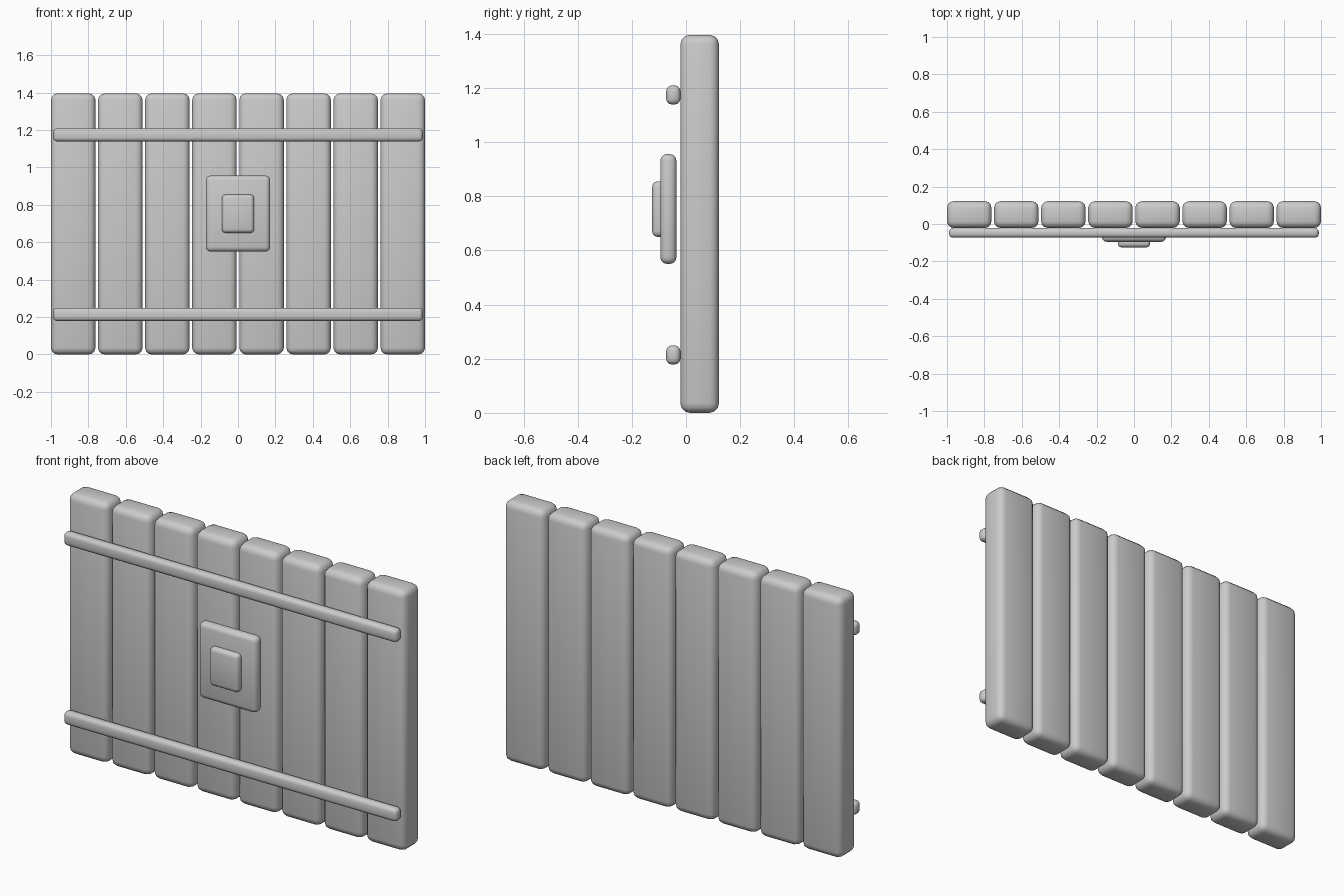
import bpy

if "Cube" in bpy.data.objects:
    bpy.data.objects.remove(bpy.data.objects["Cube"])


def rounded_box(name, x, y, z, bevel, segments=3):
    """Box spanning the given (min, max) ranges with rounded edges."""
    bpy.ops.mesh.primitive_cube_add(
        size=1, location=[(r[0] + r[1]) / 2 for r in (x, y, z)])
    ob = bpy.context.object
    ob.name = name
    ob.scale = [r[1] - r[0] for r in (x, y, z)]
    bpy.ops.object.transform_apply(location=False, rotation=False, scale=True)
    mod = ob.modifiers.new("round", 'BEVEL')
    mod.width = bevel
    mod.segments = segments
    bpy.ops.object.modifier_apply(modifier=mod.name)
    bpy.ops.object.shade_smooth_by_angle()
    return ob


# Vertical planks
COUNT, WIDTH = 8, 0.238
pitch = (2 - WIDTH) / (COUNT - 1)
for i in range(COUNT):
    x0 = -1 + i * pitch
    rounded_box(f"plank_{i + 1}", (x0, x0 + WIDTH), (-0.021, 0.122), (0, 1.396), 0.036)

# Horizontal rails
for name, z in (("lower_rail", 0.214), ("upper_rail", 1.174)):
    rounded_box(name, (-0.988, 0.988), (-0.073, -0.021), (z - 0.035, z + 0.035), 0.02)

# Lock plate and its raised centre
rounded_box("lock_plate", (-0.172, 0.172), (-0.095, -0.035), (0.55, 0.956), 0.025)
rounded_box("lock_boss", (-0.086, 0.086), (-0.125, -0.075), (0.65, 0.855), 0.02)
